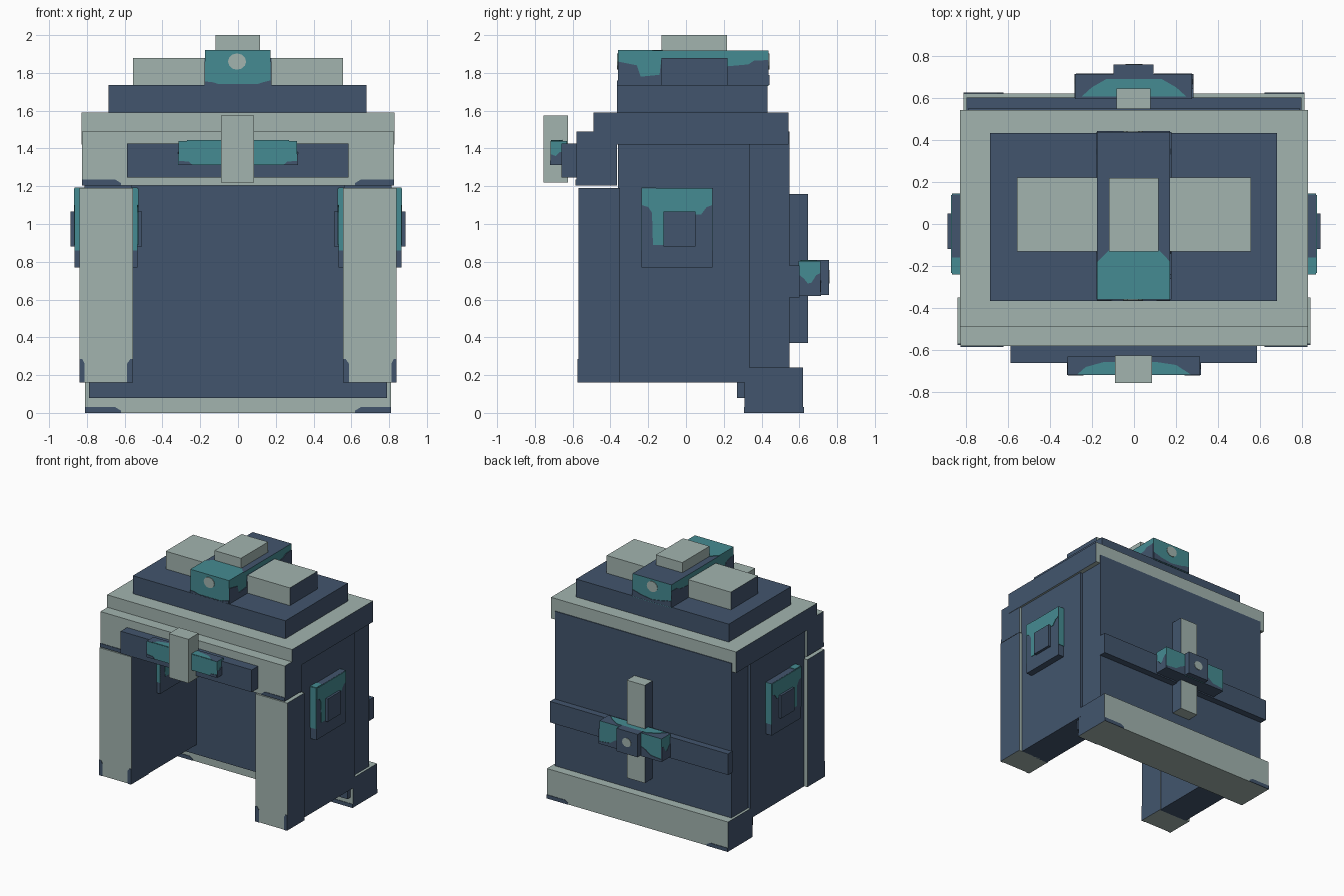
import bpy, bmesh, math
from mathutils import Vector

old = bpy.data.objects.get("Cube")
if old:
    bpy.data.objects.remove(old, do_unlink=True)


def make_mat(name, rgb):
    lin = [((c / 255 + 0.055) / 1.055) ** 2.4 for c in rgb]
    m = bpy.data.materials.new(name)
    m.use_nodes = True
    m.diffuse_color = (*lin, 1)
    m.node_tree.nodes["Principled BSDF"].inputs["Base Color"].default_value = (*lin, 1)
    return m


NAVY, PALE, TEAL = 0, 1, 2
MATS = [make_mat("navy", (66, 85, 109)), make_mat("pale_stone", (162, 180, 175)),
        make_mat("teal", (69, 139, 146))]


def finish(bm, name):
    bmesh.ops.recalc_face_normals(bm, faces=bm.faces)
    me = bpy.data.meshes.new(name)
    for m in MATS:
        me.materials.append(m)
    bm.to_mesh(me)
    bm.free()
    ob = bpy.data.objects.new(name, me)
    bpy.context.collection.objects.link(ob)


def box(name, xr, yr, zr, mat, **sides):
    """Box from ranges; sides recolours axis-facing faces, e.g. x=NAVY."""
    bm = bmesh.new()
    bmesh.ops.create_cube(bm, size=1)
    for v in bm.verts:
        v.co = Vector([r[0] if c < 0 else r[1] for c, r in zip(v.co, (xr, yr, zr))])
    bm.normal_update()
    for f in bm.faces:
        axis = max(range(3), key=lambda i: abs(f.normal[i]))
        f.material_index = sides.get("xyz"[axis], mat)
    finish(bm, name)


def patch(name, axis, pos, out, pts, mat):
    """Thin painted plate on the plane axis=pos, facing the sign of out."""
    bm = bmesh.new()

    def at(p, d):
        c = list(p)
        c.insert("xyz".index(axis), d)
        return bm.verts.new(c)
    lo = [at(p, pos - 0.002 * out) for p in pts]
    hi = [at(p, pos + 0.004 * out) for p in pts]
    bm.faces.new(lo)
    bm.faces.new(hi)
    for i in range(len(pts)):
        j = (i + 1) % len(pts)
        bm.faces.new((lo[i], lo[j], hi[j], hi[i]))
    for f in bm.faces:
        f.material_index = mat
    finish(bm, name)


def rect(a0, a1, b0, b1):
    return [(a0, b0), (a1, b0), (a1, b1), (a0, b1)]


def dot(name, pos, out, cx, cz, r):
    pts = [(cx + r * math.cos(i * math.pi / 6), cz + 0.9 * r * math.sin(i * math.pi / 6))
           for i in range(12)]
    patch(name, "y", pos, out, pts, PALE)


# Shell: back wall, base bar, brow and lid
box("back_wall", (-0.79, 0.79), (0.27, 0.548), (0.08, 1.49), NAVY)
box("base_bar", (-0.81, 0.81), (0.31, 0.62), (0, 0.24), PALE, x=NAVY)
box("brow", (-0.825, 0.825), (-0.58, -0.365), (1.205, 1.49), PALE, x=NAVY)
box("lid", (-0.828, 0.828), (-0.49, 0.542), (1.42, 1.59), PALE, x=NAVY)

# Sides: walls, front pillars, ear plates
ear_paint = [(-0.233, 1.188), (0.138, 1.188), (0.138, 1.1), (0.11, 1.09), (0.08, 1.05),
             (0.05, 1.05), (0.05, 1.065), (-0.12, 1.065), (-0.12, 0.89), (-0.175, 0.89),
             (-0.18, 1.06), (-0.2, 1.09), (-0.233, 1.1)]
for s, side in ((1, "left"), (-1, "right")):
    def sx(a, b):
        return tuple(sorted((s * a, s * b)))
    box(side + "_wall", sx(0.56, 0.812), (-0.36, 0.335), (0.16, 1.42), NAVY)
    box(side + "_pillar", sx(0.555, 0.84), (-0.57, -0.35), (0.16, 1.19), PALE, x=NAVY)
    box(side + "_ear_plate", sx(0.532, 0.865), (-0.235, 0.14), (0.77, 1.19), NAVY)
    box(side + "_ear_knob", sx(0.507, 0.887), (-0.12, 0.05), (0.88, 1.065), NAVY)
    patch(side + "_ear_paint_outer", "x", s * 0.865, s, ear_paint, TEAL)
    patch(side + "_ear_paint_inner", "x", s * 0.532, -s, ear_paint, TEAL)
    for label, y, out in (("front", -0.235, -1), ("back", 0.14, 1)):
        patch(f"{side}_ear_{label}_paint", "y", y, out,
              rect(*sx(0.532, 0.865), 0.86, 1.19), TEAL)
    patch(side + "_ear_top_paint", "z", 1.19, 1, rect(*sx(0.532, 0.865), -0.235, -0.16), TEAL)
    # Worn corners on the pale parts
    for x0, x1, x2 in ((0.84, 0.812, 0.825), (0.555, 0.588, 0.57)):
        patch(f"{side}_pillar_wear_{'outer' if x0 > 0.7 else 'inner'}", "y", -0.57, -1,
              [(s * x0, 0.16), (s * x1, 0.16), (s * x1, 0.26), (s * x2, 0.285), (s * x0, 0.285)], NAVY)
    for label, x, y, out, z in (("brow", 0.825, -0.58, -1, 1.205), ("base_front", 0.81, 0.31, -1, 0),
                                ("base_back", 0.81, 0.62, 1, 0)):
        patch(f"{side}_{label}_wear", "y", y, out,
              [(s * 0.62, z), (s * x, z), (s * x, z + 0.03), (s * 0.65, z + 0.03), (s * 0.62, z + 0.012)], NAVY)

# Front visor bar with box and post
box("visor_bar", (-0.587, 0.585), (-0.66, -0.57), (1.245, 1.425), NAVY)
box("visor_box", (-0.315, 0.313), (-0.717, -0.63), (1.312, 1.44), TEAL, z=NAVY)
box("visor_post", (-0.09, 0.085), (-0.755, -0.625), (1.22, 1.575), PALE)
patch("visor_box_top_paint", "z", 1.44, 1,
      [(-0.27, -0.715), (0.27, -0.715), (0.2, -0.67), (0.1, -0.655), (-0.14, -0.655), (-0.23, -0.68)], TEAL)
for s, side in ((1, "left"), (-1, "right")):
    patch(side + "_visor_box_shade", "x", s * 0.314, s,
          [(-0.717, 1.312), (-0.63, 1.312), (-0.63, 1.38), (-0.67, 1.38), (-0.69, 1.36), (-0.717, 1.37)], NAVY)
    patch(side + "_visor_box_wear", "y", -0.717, -1,
          [(s * 0.313, 1.312), (s * 0.24, 1.312), (s * 0.26, 1.33), (s * 0.313, 1.335)], NAVY)

# Crown: plate, pads, ridge and cap
box("crown_plate", (-0.685, 0.68), (-0.365, 0.432), (1.58, 1.735), NAVY)
for s, side in ((1, "left"), (-1, "right")):
    box(side + "_crown_pad", tuple(sorted((s * 0.17, s * 0.555))), (-0.13, 0.22), (1.73, 1.878), PALE, x=NAVY)
box("crown_ridge", (-0.175, 0.172), (-0.36, 0.437), (1.73, 1.918), TEAL, z=NAVY)
box("crown_cap", (-0.12, 0.117), (-0.13, 0.218), (1.91, 2.0), PALE)
patch("ridge_top_paint", "z", 1.918, 1,
      [(-0.175, -0.36), (0.172, -0.36), (0.172, -0.18), (0.12, -0.125), (-0.12, -0.125), (-0.175, -0.18)], TEAL)
for s, side in ((1, "left"), (-1, "right")):
    patch(side + "_ridge_shade", "x", s * 0.1735, s,
          [(-0.36, 1.735), (0.437, 1.735), (0.437, 1.868), (0.36, 1.865), (0.33, 1.845), (0.22, 1.835),
           (0.21, 1.878), (-0.13, 1.878), (-0.14, 1.79), (-0.24, 1.78), (-0.26, 1.84), (-0.36, 1.86)], NAVY)
for label, y, out, h in (("front", -0.36, -1, 0), ("back", 0.437, 1, 0.03)):
    dot(f"ridge_{label}_dot", y, out, -0.005, 1.86, 0.048)
    patch(f"ridge_{label}_wear", "y", y, out,
          [(-0.175, 1.735), (0.172, 1.735), (0.172, 1.76 + h), (0.13, 1.75 + h), (0.1, 1.74 + h),
           (0, 1.74 + h / 2), (-0.1, 1.74 + h), (-0.13, 1.75 + h), (-0.175, 1.755 + h)], NAVY)

# Back: belt, spine bar, buckle and stud
box("back_belt", (-0.797, 0.795), (0.54, 0.602), (0.61, 0.78), NAVY)
box("back_spine", (-0.083, 0.078), (0.54, 0.645), (0.37, 1.16), PALE, x=NAVY)
box("back_buckle", (-0.28, 0.276), (0.595, 0.712), (0.62, 0.805), TEAL, z=NAVY)
box("back_stud", (-0.097, 0.092), (0.69, 0.757), (0.625, 0.81), NAVY)
dot("stud_dot", 0.757, 1, 0, 0.72, 0.04)
patch("buckle_top_paint", "z", 0.805, 1,
      [(-0.25, 0.605), (0.25, 0.605), (0.2, 0.65), (0.13, 0.69), (-0.13, 0.69), (-0.2, 0.65)], TEAL)
for s, side in ((1, "left"), (-1, "right")):
    patch(side + "_buckle_shade", "x", s * 0.278, s,
          [(0.6, 0.62), (0.712, 0.62), (0.712, 0.74), (0.69, 0.73), (0.665, 0.69), (0.645, 0.685),
           (0.625, 0.71), (0.6, 0.73)], NAVY)
    patch(side + "_buckle_wear", "y", 0.712, 1,
          [(s * 0.276, 0.62), (s * 0.095, 0.62), (s * 0.095, 0.70), (s * 0.14, 0.68),
           (s * 0.18, 0.65), (s * 0.276, 0.64)], NAVY)
